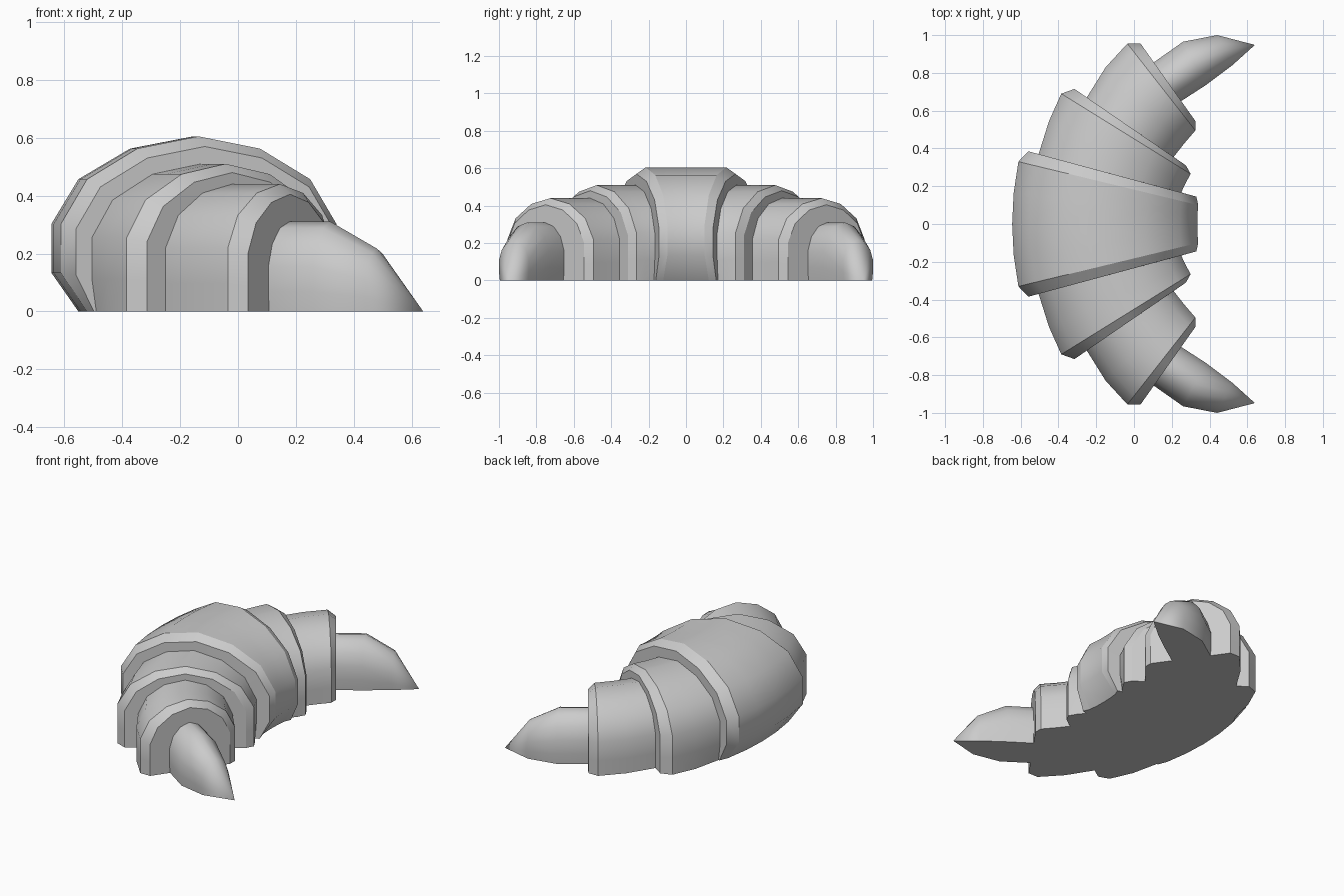
import bpy, bmesh
from mathutils import Vector

if "Cube" in bpy.data.objects:
    bpy.data.objects.remove(bpy.data.objects["Cube"])

# Arch cross-section: (fraction of half width, fraction of height)
ARCH = [(1, 0), (1, .22), (1, .5), (.81, .755), (.445, .93), (0, 1)]

# Rings from the middle to one end:
# outer x, y, inner x, y, height, base tuck, crease
RINGS = [
    # big middle roll with chamfered rim
    (-.645, 0, .335, 0, .605, .81, False),
    (-.637, .165, .336, .05, .605, .81, False),
    (-.612, .33, .34, .10, .605, .81, True),
    (-.56, .385, .33, .145, .57, .86, True),
    # second roll
    (-.505, .37, .25, .167, .51, .96, True),
    (-.45, .545, .275, .22, .51, 1, False),
    (-.385, .69, .30, .265, .51, 1, True),
    (-.315, .715, .275, .31, .48, 1, True),
    # third roll
    (-.25, .67, .21, .355, .44, 1, True),
    (-.15, .83, .265, .425, .44, 1, False),
    (-.035, .955, .325, .495, .44, 1, True),
    (.035, .955, .325, .545, .405, 1, True),
    # pointed end
    (.105, .856, .25, .651, .31, .96, True),
    (.26, .965, .38, .735, .31, .94, False),
    (.44, 1.0, .52, .84, .217, .94, False),
]
TIP = (.64, .948, 0)


def ring_points(ox, oy, ix, iy, h, tuck):
    """Arch points running from the outer base over the top to the inner base."""
    outer, inner = Vector((ox, oy, 0)), Vector((ix, iy, 0))
    mid, half = (outer + inner) / 2, (outer - inner) / 2
    prof = [(tuck, 0)] + ARCH[1:]
    pts = prof + [(-u, v) for u, v in reversed(prof[:-1])]
    return [mid + half * u + Vector((0, 0, h * v)) for u, v in pts]


bm = bmesh.new()
rings = [[bm.verts.new(p) for p in ring_points(*r[:6])] for r in RINGS]
n = len(rings[0])

# Skin between rings, including the flat underside
for a, b in zip(rings, rings[1:]):
    for i in range(n):
        j = (i + 1) % n
        bm.faces.new((a[i], a[j], b[j], b[i]))
    for k in (0, n - 1):
        bm.edges.get((a[k], b[k])).smooth = False

# Close to the point
tip = bm.verts.new(TIP)
last = rings[-1]
for i in range(n):
    bm.faces.new((last[i], last[(i + 1) % n], tip))
for k in (0, n - 1):
    bm.edges.get((last[k], tip)).smooth = False

# Crease the rims
for f in bm.faces:
    f.smooth = True
for ring, spec in zip(rings, RINGS):
    if spec[6]:
        for i in range(n):
            bm.edges.get((ring[i], ring[(i + 1) % n])).smooth = False

# Mirror to the other end, welded on the middle plane
geom = bm.verts[:] + bm.edges[:] + bm.faces[:]
bmesh.ops.mirror(bm, geom=geom, axis='Y', merge_dist=0.0005)
sharp = [e for e in bm.edges if not e.smooth]
for e in sharp:
    for o in bm.edges:
        if o.smooth and all(
                any((v.co - Vector((w.co.x, -w.co.y, w.co.z))).length < 1e-5
                    for w in e.verts) for v in o.verts):
            o.smooth = False
for f in bm.faces:
    f.smooth = True
bmesh.ops.recalc_face_normals(bm, faces=bm.faces)

mesh = bpy.data.meshes.new("croissant")
bm.to_mesh(mesh)
bm.free()
obj = bpy.data.objects.new("croissant", mesh)
bpy.context.collection.objects.link(obj)
